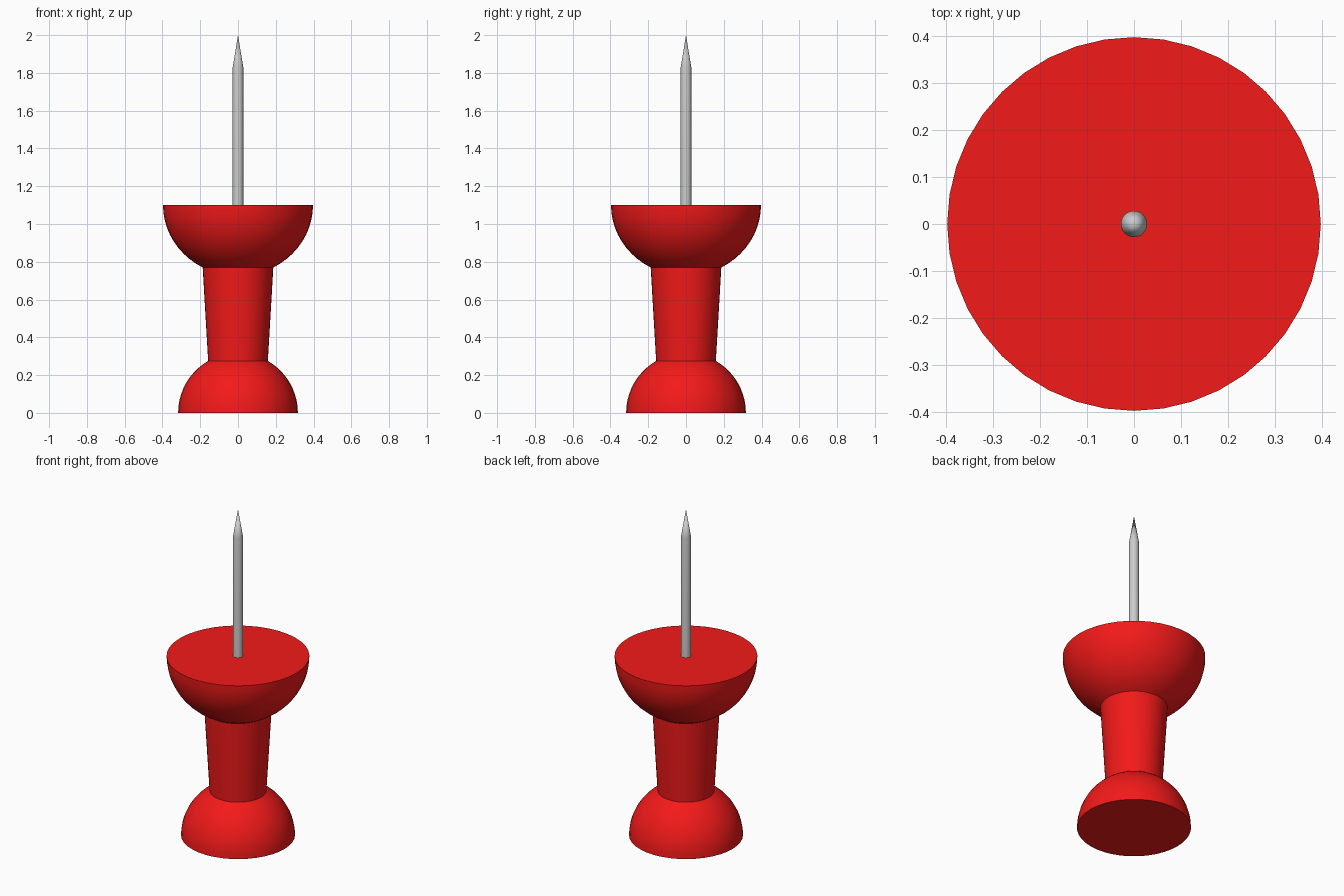
import bpy, bmesh
from math import sin, cos, pi, asin, radians

if "Cube" in bpy.data.objects:
    bpy.data.objects.remove(bpy.data.objects["Cube"])


def material(name, color):
    mat = bpy.data.materials.new(name)
    mat.diffuse_color = color
    mat.use_nodes = True
    mat.node_tree.nodes["Principled BSDF"].inputs["Base Color"].default_value = mat.diffuse_color
    return mat


def lathe(name, profile, sides, mat=None):
    """Revolve an (r, z) profile, running bottom to top, around z."""
    bm = bmesh.new()
    verts = [bm.verts.new((r, 0, z)) for r, z in profile]
    edges = [bm.edges.new(p) for p in zip(verts, verts[1:])]
    bmesh.ops.spin(bm, geom=verts + edges, axis=(0, 0, 1), cent=(0, 0, 0),
                   angle=2 * pi, steps=sides, use_merge=True)
    bmesh.ops.remove_doubles(bm, verts=bm.verts, dist=1e-4)
    bmesh.ops.holes_fill(bm, edges=[e for e in bm.edges if e.is_boundary], sides=0)
    bmesh.ops.recalc_face_normals(bm, faces=bm.faces)
    mesh = bpy.data.meshes.new(name)
    bm.to_mesh(mesh)
    bm.free()
    ob = bpy.data.objects.new(name, mesh)
    bpy.context.collection.objects.link(ob)
    if mat:
        mesh.materials.append(mat)
    bpy.ops.object.select_all(action='DESELECT')
    ob.select_set(True)
    bpy.context.view_layer.objects.active = ob
    bpy.ops.object.shade_smooth_by_angle(angle=radians(25))
    return ob


def dome(radius, height, neck_radius, steps=10):
    """Quarter-ellipse from the rim up to where it meets the neck."""
    end = pi / 2 - asin(neck_radius / radius)
    return [(radius * cos(end * i / steps), height * sin(end * i / steps))
            for i in range(steps + 1)]


red = material("red_plastic", (0.9, 0.01, 0.01, 1))

# Handle: domed foot, tapered neck, and bowl-shaped collar
foot = dome(0.317, 0.317, 0.158)
collar = [(r, 1.10 - h) for r, h in reversed(dome(0.397, 0.374, 0.187))]
lathe("handle", foot + collar, 40, red)

# Needle: slim shaft with a conical point
lathe("needle", [(0.028, 1.10), (0.028, 1.83), (0, 2.0)], 24)
